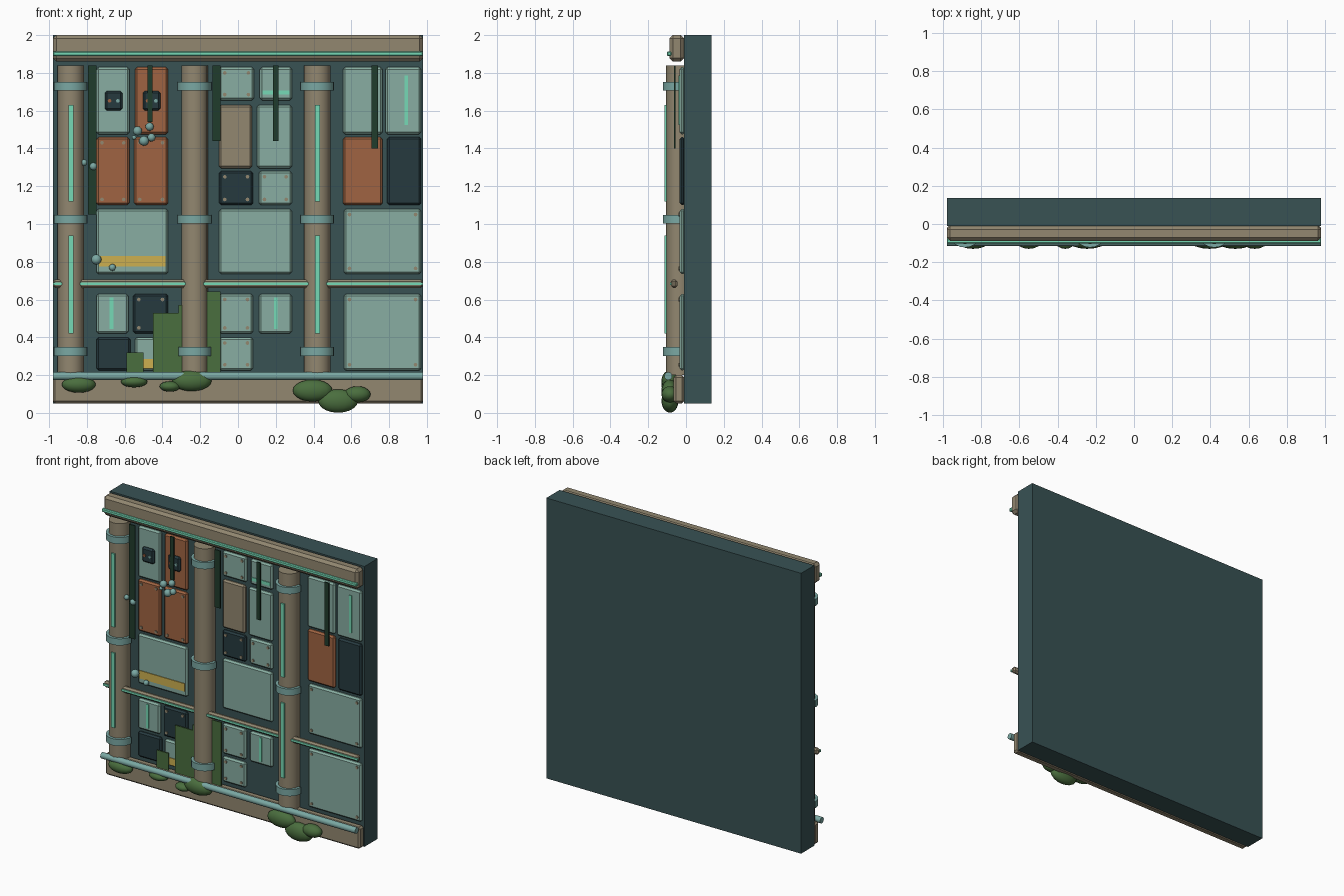
import bpy, bmesh, math
from mathutils import Matrix

cube = bpy.data.objects.get("Cube")
if cube:
    bpy.data.objects.remove(cube, do_unlink=True)


def material(name, rgb):
    lin = [(c / 255 / 12.92 if c < 11 else ((c / 255 + 0.055) / 1.055) ** 2.4) for c in rgb]
    m = bpy.data.materials.new(name)
    m.use_nodes = True
    m.diffuse_color = (*lin, 1)
    m.node_tree.nodes["Principled BSDF"].inputs["Base Color"].default_value = (*lin, 1)
    return m


WALL = material("dark slate", (56, 82, 84))
DARK = material("deep slate", (38, 58, 63))
PALE = material("pale teal", (136, 174, 162))
PIPE = material("pipe teal", (122, 168, 163))
TAN = material("weathered tan", (146, 135, 112))
RUST = material("rust orange", (160, 100, 66))
GLOW = material("mint glow", (118, 218, 182))
YELLOW = material("hazard yellow", (205, 176, 80))
VINE = material("dark vine", (32, 60, 44))
MOSS = material("moss green", (74, 110, 62))


def finish(name, bm, mat, smooth=False):
    bmesh.ops.recalc_face_normals(bm, faces=bm.faces)
    me = bpy.data.meshes.new(name)
    bm.to_mesh(me)
    bm.free()
    me.materials.append(mat)
    ob = bpy.data.objects.new(name, me)
    bpy.context.collection.objects.link(ob)
    if smooth:
        bpy.ops.object.select_all(action="DESELECT")
        ob.select_set(True)
        bpy.context.view_layer.objects.active = ob
        bpy.ops.object.shade_smooth_by_angle(angle=math.radians(40))
    return ob


def box(name, mat, x, y, z, bevel=0):
    """Box from (min, max) ranges, with chamfered edges."""
    bm = bmesh.new()
    bmesh.ops.create_cube(bm, size=1)
    for v in bm.verts:
        v.co = [r[0] if c < 0 else r[1] for c, r in zip(v.co, (x, y, z))]
    if bevel:
        bmesh.ops.bevel(bm, geom=bm.edges[:], offset=bevel, segments=1, affect="EDGES")
    return finish(name, bm, mat)


def rod(name, mat, centre, radius, length, axis, sides=16):
    bm = bmesh.new()
    turn = {"X": Matrix.Rotation(math.pi / 2, 4, "Y"),
            "Y": Matrix.Rotation(math.pi / 2, 4, "X"), "Z": Matrix()}[axis]
    bmesh.ops.create_cone(bm, cap_ends=True, segments=sides, radius1=radius, radius2=radius,
                          depth=length, matrix=Matrix.Translation(centre) @ turn)
    return finish(name, bm, mat, True)


def blob(name, mat, centre, scale):
    bm = bmesh.new()
    bmesh.ops.create_uvsphere(bm, u_segments=16, v_segments=10, radius=1,
                              matrix=Matrix.Translation(centre) @ Matrix.Diagonal((*scale, 1)))
    return finish(name, bm, mat, True)


def clamp_band(x, z):
    """Half ring around the front of a column."""
    bm = bmesh.new()
    rim = [bm.verts.new((x + 0.089 * math.cos(a), -0.034 + 0.089 * math.sin(a), z - 0.023))
           for a in (math.pi + math.pi * i / 10 for i in range(11))]
    face = bm.faces.new(rim)
    up = bmesh.ops.extrude_face_region(bm, geom=[face])["geom"]
    bmesh.ops.translate(bm, vec=(0, 0, 0.046),
                        verts=[v for v in up if isinstance(v, bmesh.types.BMVert)])
    finish("column_clamp", bm, PIPE, True)


def rivet(x, y, z, mat=TAN):
    rod("rivet", mat, (x, y, z), 0.01, 0.008, "Y", 8)


def panel(mat, x0, x1, z0, z1, rivets=False):
    box("wall_panel", mat, (x0, x1), (-0.034, -0.005), (z0, z1), 0.011)
    if rivets:
        for x in (x0 + 0.03, x1 - 0.03):
            for z in (z0 + 0.03, z1 - 0.03):
                rivet(x, -0.036, z)


# Backing wall and main beams
box("wall_slab", WALL, (-0.98, 0.98), (-0.01, 0.135), (0.05, 2))
box("top_beam", TAN, (-0.98, 0.98), (-0.088, -0.01), (1.86, 2), 0.018)
box("top_glow_rail", GLOW, (-0.98, 0.98), (-0.101, -0.078), (1.89, 1.914), 0.005)
box("bottom_beam", TAN, (-0.98, 0.98), (-0.065, -0.01), (0.05, 0.2), 0.012)
rod("bottom_pipe", PIPE, (0, -0.094, 0.195), 0.021, 1.96, "X")
box("middle_conduit", TAN, (-0.98, 0.98), (-0.08, -0.046), (0.662, 0.706), 0.011)
box("middle_glow_strip", GLOW, (-0.98, 0.98), (-0.086, -0.076), (0.676, 0.691))

# Columns with clamps and glowing strips
for cx in (-0.885, -0.23, 0.42):
    rod("column", TAN, (cx, -0.035, 1.02), 0.07, 1.64, "Z")
    for cz in (0.325, 1.025, 1.73):
        clamp_band(cx, cz)
    if cx != -0.23:
        for zr in ((0.42, 0.94), (1.12, 1.63)):
            box("column_glow_strip", GLOW, (cx - 0.013, cx + 0.013), (-0.114, -0.1), zr)

# Left bay panels
TOP, UPPER, MID, LOW, FOOT = (1.475, 1.83), (1.1, 1.46), (0.735, 1.08), (0.42, 0.63), (0.225, 0.4)
panel(PALE, -0.75, -0.575, *TOP)
panel(RUST, -0.545, -0.37, *TOP)
panel(RUST, -0.75, -0.575, *UPPER, True)
panel(RUST, -0.55, -0.37, *UPPER, True)
panel(PALE, -0.75, -0.37, *MID)
panel(PALE, -0.75, -0.58, *LOW)
panel(DARK, -0.555, -0.37, *LOW, True)
panel(DARK, -0.75, -0.57, *FOOT)
panel(PALE, -0.545, -0.37, *FOOT)

# Centre bay panels
panel(PALE, -0.1, 0.085, 1.655, 1.83, True)
panel(PALE, 0.115, 0.285, 1.655, 1.83)
panel(TAN, -0.1, 0.075, 1.295, 1.63)
panel(PALE, 0.1, 0.285, 1.295, 1.63)
panel(DARK, -0.1, 0.08, 1.1, 1.28, True)
panel(PALE, 0.11, 0.285, 1.1, 1.28, True)
panel(PALE, -0.1, 0.285, *MID)
panel(PALE, -0.1, 0.08, *LOW, True)
panel(PALE, 0.11, 0.285, *LOW)
panel(PALE, -0.1, 0.08, *FOOT, True)

# Right bay panels
panel(PALE, 0.555, 0.765, *TOP)
panel(PALE, 0.78, 0.97, *TOP)
panel(RUST, 0.555, 0.765, *UPPER)
panel(DARK, 0.79, 0.97, *UPPER)
panel(PALE, 0.56, 0.97, *MID, True)
panel(PALE, 0.56, 0.97, 0.225, 0.63, True)

# Thin glow lines and hazard stripes on panels
for mat, xr, zr in ((GLOW, (-0.68, -0.66), (0.445, 0.61)), (GLOW, (0.19, 0.21), (0.445, 0.61)),
                    (GLOW, (0.882, 0.9), (1.525, 1.785)), (GLOW, (0.13, 0.272), (1.685, 1.708)),
                    (YELLOW, (-0.735, -0.385), (0.775, 0.83)),
                    (YELLOW, (-0.53, -0.385), (0.235, 0.285))):
    box("panel_stripe", mat, xr, (-0.039, -0.031), zr)

# Switch boxes
for sx in (-0.658, -0.457):
    box("switch_box", DARK, (sx - 0.047, sx + 0.047), (-0.056, -0.03), (1.6, 1.705), 0.012)
    rivet(sx - 0.022, -0.058, 1.652, RUST)
    rivet(sx + 0.022, -0.058, 1.652, PIPE)

# Hanging vines
for x0, x1, z0 in ((-0.795, -0.75, 1.05), (-0.48, -0.452, 1.54), (-0.135, -0.093, 1.44),
                   (0.186, 0.215, 1.44), (0.708, 0.742, 1.4)):
    box("hanging_vine", VINE, (x0, x1), (-0.063, -0.055), (z0, 1.84))

# Moss sheets climbing from the base
for x0, x1, z1 in ((-0.59, -0.5, 0.32), (-0.45, -0.3, 0.53), (-0.315, -0.25, 0.57),
                   (-0.2, -0.093, 0.643)):
    box("moss_sheet", MOSS, (x0, x1), (-0.052, -0.044), (0.2, z1))

# Bushes along the bottom beam
for x, z, rx, rz in ((-0.843, 0.15, 0.09, 0.043), (-0.55, 0.165, 0.07, 0.03),
                     (-0.36, 0.14, 0.055, 0.028), (-0.245, 0.17, 0.105, 0.055),
                     (0.395, 0.118, 0.105, 0.058), (0.53, 0.063, 0.105, 0.062),
                     (0.632, 0.098, 0.07, 0.043)):
    blob("bush", MOSS, (x, -0.085, z), (rx, 0.045, rz))

# Small clustered orbs
for x, z, r in ((-0.532, 1.493, 0.024), (-0.498, 1.44, 0.026), (-0.468, 1.515, 0.022),
                (-0.458, 1.458, 0.021), (-0.55, 1.458, 0.012), (-0.815, 1.325, 0.017),
                (-0.766, 1.305, 0.02), (-0.75, 0.812, 0.027), (-0.665, 0.77, 0.018)):
    blob("orb", PIPE, (x, -0.06, z), (r, r, r))
